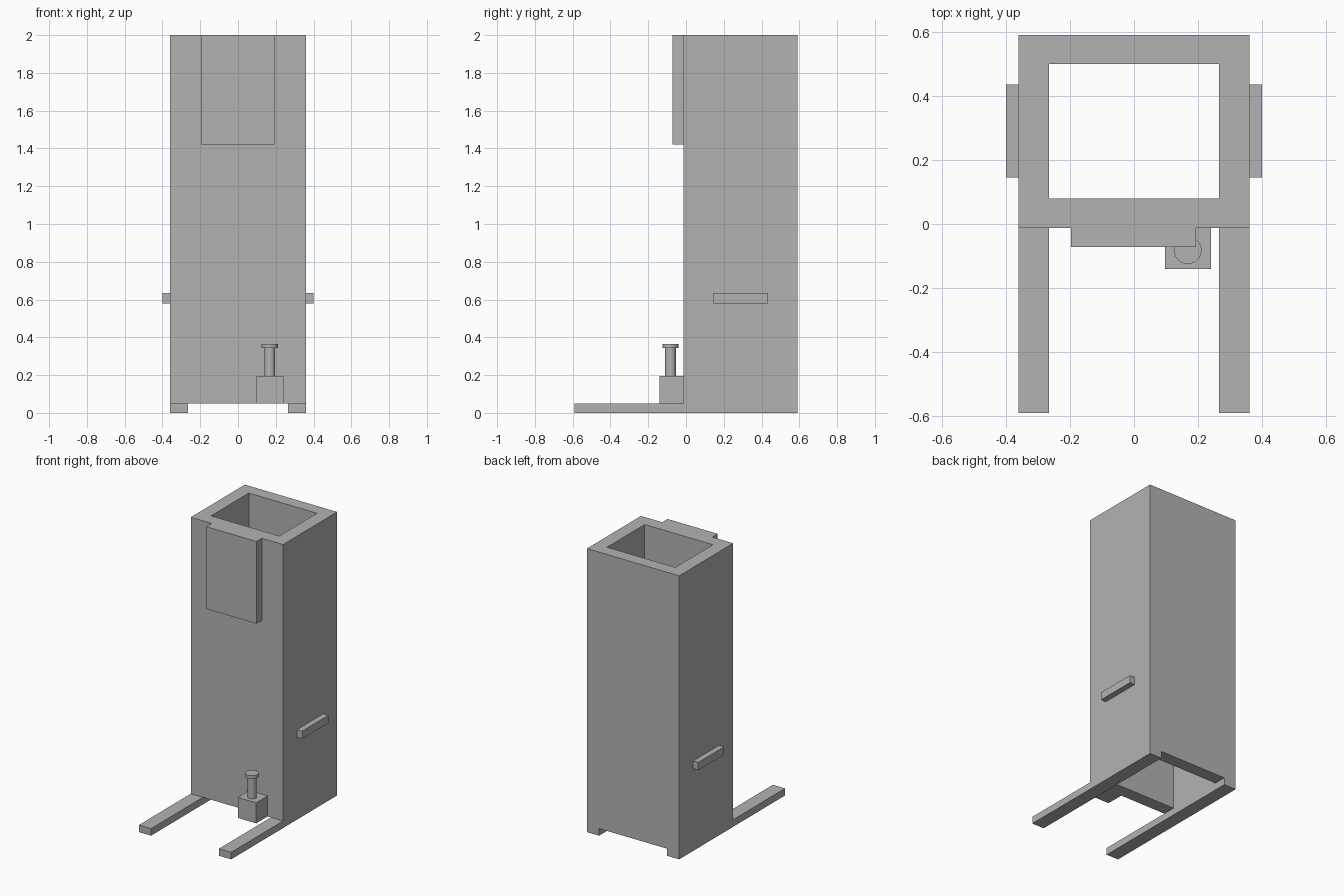
import bpy
import bmesh

cube = bpy.data.objects.get("Cube")
if cube:
    bpy.data.objects.remove(cube, do_unlink=True)

grey = bpy.data.materials.new("plain_grey")
grey.use_nodes = True
colour = (0.45, 0.45, 0.45, 1)
grey.diffuse_color = colour
grey.node_tree.nodes["Principled BSDF"].inputs["Base Color"].default_value = colour


def finish(name, bm):
    bmesh.ops.recalc_face_normals(bm, faces=bm.faces)
    mesh = bpy.data.meshes.new(name)
    bm.to_mesh(mesh)
    bm.free()
    mesh.materials.append(grey)
    obj = bpy.data.objects.new(name, mesh)
    bpy.context.collection.objects.link(obj)
    return obj


def box(name, x, y, z):
    bm = bmesh.new()
    bmesh.ops.create_cube(bm, size=1)
    for v in bm.verts:
        v.co = [lo + (c + 0.5) * (hi - lo) for c, (lo, hi) in zip(v.co, (x, y, z))]
    return finish(name, bm)


def cylinder(name, radius, x, y, z):
    bpy.ops.mesh.primitive_cylinder_add(
        vertices=48, radius=radius, depth=z[1] - z[0],
        location=(x, y, (z[0] + z[1]) / 2))
    obj = bpy.context.object
    obj.name = name
    obj.data.materials.append(grey)
    bpy.ops.object.shade_smooth_by_angle()
    return obj


def tube(name, outer, inner, z):
    """Rectangular tube, open at both ends."""
    bm = bmesh.new()
    rings = []
    for x0, x1, y0, y1 in (outer, inner):
        for height in z:
            rings.append([bm.verts.new((px, py, height)) for px, py in
                          ((x0, y0), (x1, y0), (x1, y1), (x0, y1))])
    out_low, out_top, in_low, in_top = rings
    loops = (out_low, out_top, in_top, in_low, out_low)
    for a, b in zip(loops, loops[1:]):
        for i in range(4):
            j = (i + 1) % 4
            bm.faces.new((a[i], a[j], b[j], b[i]))
    return finish(name, bm)


FRONT, BACK = -0.012, 0.59
FLOOR = 0.05

# Hollow tower and its raised front panel
tube("tower_body", (-0.36, 0.36, FRONT, BACK), (-0.266, 0.266, 0.08, 0.5), (FLOOR, 2))
box("front_panel", (-0.197, 0.194), (-0.072, FRONT), (1.42, 2))

# Base rails and side handles on both sides
for side, s in (("left", 1), ("right", -1)):
    box(side + "_base_rail", sorted((s * 0.265, s * 0.36)), (-BACK, BACK), (0, FLOOR))
    box(side + "_handle", sorted((s * 0.36, s * 0.4)), (0.145, 0.435), (0.58, 0.635))

# Pedal block with its knob
box("pedal_block", (0.097, 0.24), (-0.14, FRONT), (FLOOR, 0.195))
cylinder("knob_stem", 0.029, 0.168, -0.082, (0.195, 0.345))
cylinder("knob_head", 0.043, 0.168, -0.082, (0.343, 0.365))
